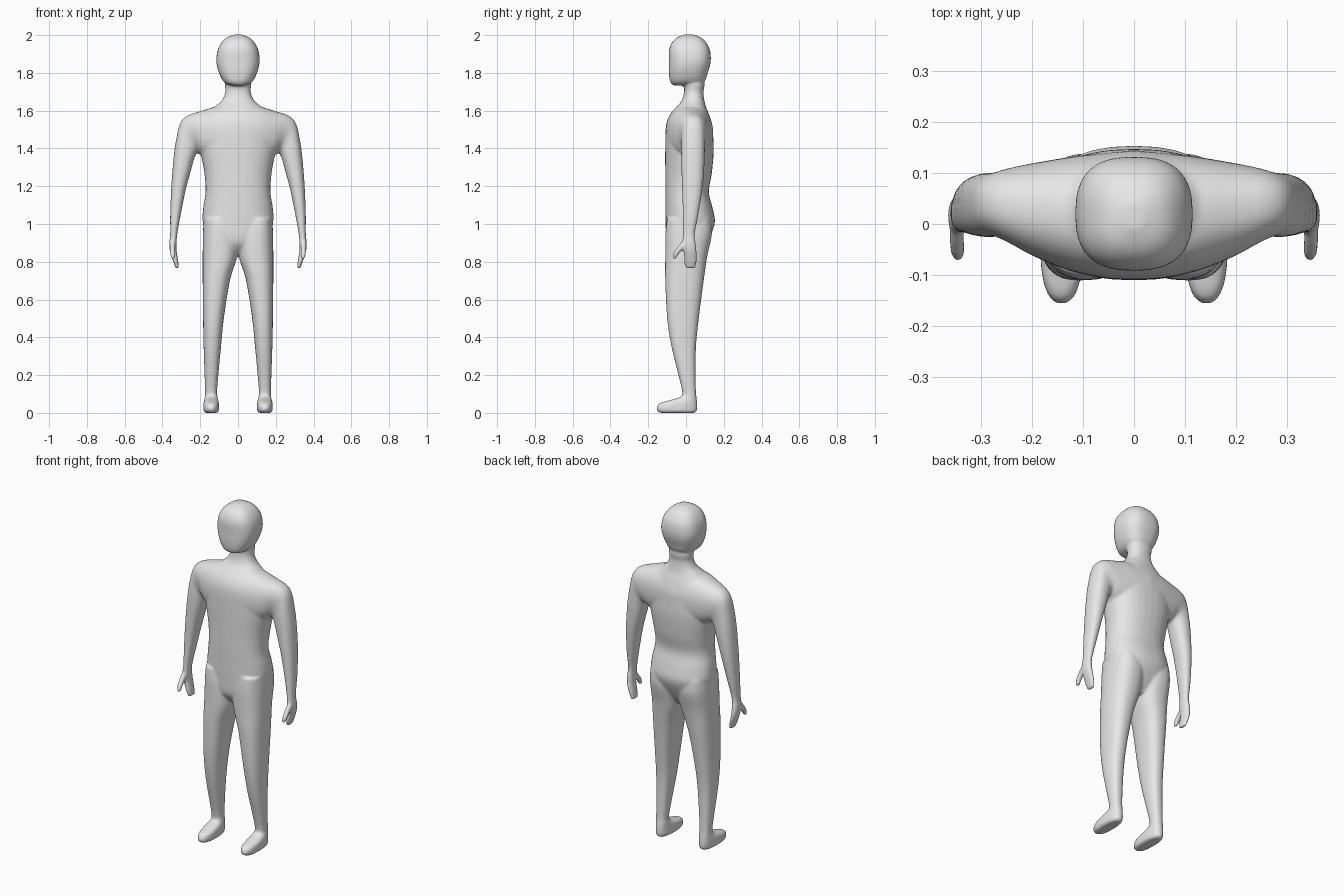
import bpy, bmesh, math

SIDES, STEPS = 32, 4


def catmull(a, b, c, d, t):
    return [0.5 * (2 * q + (r - p) * t + (2 * p - 5 * q + 4 * r - s) * t * t
                   + (3 * q - p - 3 * r + s) * t ** 3) for p, q, r, s in zip(a, b, c, d)]


def loft(bm, rings, power, mirror=False):
    """Closed tube. Ring: (x0, z0, x1, z1, y0, y1), two opposite edge points and the depth."""
    path = []
    for i in range(len(rings) - 1):
        a, b, c = rings[max(i - 1, 0)], rings[i], rings[i + 1]
        d = rings[min(i + 2, len(rings) - 1)]
        path += [catmull(a, b, c, d, k / STEPS) for k in range(STEPS)]
    path.append(rings[-1])
    for side in ((1, -1) if mirror else (1,)):
        loops = []
        for x0, z0, x1, z1, y0, y1 in path:
            loop = []
            for k in range(SIDES):
                a = 2 * math.pi * k / SIDES
                u, v = (math.copysign(abs(f) ** (2 / power), f) for f in (math.cos(a), math.sin(a)))
                loop.append(bm.verts.new((side * ((x0 + x1) / 2 + u * (x1 - x0) / 2),
                                          (y0 + y1) / 2 + v * (y1 - y0) / 2,
                                          (z0 + z1) / 2 + u * (z1 - z0) / 2)))
            loops.append(loop)
        for p, q in zip(loops, loops[1:]):
            for k in range(SIDES):
                n = (k + 1) % SIDES
                bm.faces.new((p[k], p[n], q[n], q[k]))
        bm.faces.new(loops[0])
        bm.faces.new(loops[-1])


def level(z, x0, x1, y0, y1):
    return (x0, z, x1, z, y0, y1)


def centred(z, w, y0, y1):
    return level(z, -w, w, y0, y1)


bm = bmesh.new()

# Head
loft(bm, [centred(*r) for r in (
    (1.733, .03, -.065, .0), (1.75, .073, -.083, .09), (1.80, .101, -.091, .115),
    (1.86, .115, -.091, .131), (1.92, .108, -.09, .127), (1.96, .088, -.075, .108),
    (1.987, .06, -.048, .08), (2.003, .02, -.01, .04))], 2.6)

# Torso and neck
loft(bm, [centred(*r) for r in (
    (.84, .05, -.05, .07), (.90, .14, -.10, .11), (1.0, .185, -.108, .152),
    (1.08, .185, -.109, .142), (1.17, .172, -.11, .121), (1.27, .178, -.11, .137),
    (1.40, .20, -.11, .147), (1.52, .20, -.106, .138), (1.58, .165, -.085, .122),
    (1.62, .125, -.05, .106), (1.655, .085, -.022, .097), (1.70, .067, -.01, .092),
    (1.74, .07, -.01, .098), (1.80, .06, -.01, .08))], 2.3)

# Shoulders, arms and hands
loft(bm, [
    (0, 1.625, 0, 1.32, -.10, .145), (.10, 1.625, .10, 1.33, -.098, .135),
    (.20, 1.597, .185, 1.355, -.065, .12), (.27, 1.573, .21, 1.375, -.037, .11),
    (.306, 1.535, .222, 1.37, -.025, .102), (.325, 1.46, .235, 1.335, -.026, .10),
    (.34, 1.36, .25, 1.28, -.025, .098), (.353, 1.20, .277, 1.18, -.021, .088),
    (.359, 1.05, .303, 1.05, -.017, .066), (.359, .95, .321, .95, -.017, .047),
    (.364, .90, .325, .90, -.02, .051), (.361, .86, .325, .86, -.013, .056),
    (.346, .81, .316, .80, -.011, .057), (.33, .765, .312, .765, -.004, .05)], 2.3, True)

# Thumbs
loft(bm, [level(*r) for r in (
    (.92, .335, .358, -.012, .02), (.88, .332, .362, -.045, -.002),
    (.845, .330, .360, -.068, -.035), (.815, .334, .354, -.073, -.052))], 2.0, True)

# Legs and feet
loft(bm, [level(*r) for r in (
    (1.03, .03, .18, -.10, .13), (.95, .0, .186, -.109, .138), (.83, .004, .187, -.11, .113),
    (.70, .043, .187, -.11, .094), (.50, .075, .185, -.10, .068), (.35, .09, .182, -.077, .053),
    (.20, .104, .177, -.04, .051), (.11, .111, .174, -.02, .053), (.085, .108, .175, -.03, .056),
    (.066, .104, .18, -.09, .058), (.05, .101, .183, -.142, .06), (.025, .10, .183, -.157, .06),
    (.008, .103, .181, -.15, .056), (.0, .112, .172, -.135, .045))], 2.4, True)

bmesh.ops.recalc_face_normals(bm, faces=bm.faces)
mesh = bpy.data.meshes.new("body")
bm.to_mesh(mesh)
bm.free()

grey = bpy.data.materials.new("light grey")
grey.diffuse_color = (.8, .8, .8, 1)
mesh.materials.append(grey)
body = bpy.data.objects.new("body", mesh)
bpy.context.collection.objects.link(body)

# Fuse the parts into one soft skin
skin = body.modifiers.new("skin", 'REMESH')
skin.mode = 'VOXEL'
skin.voxel_size = .007
skin.use_smooth_shade = True
soften = body.modifiers.new("soften", 'SMOOTH')
soften.factor = .5
soften.iterations = 8
